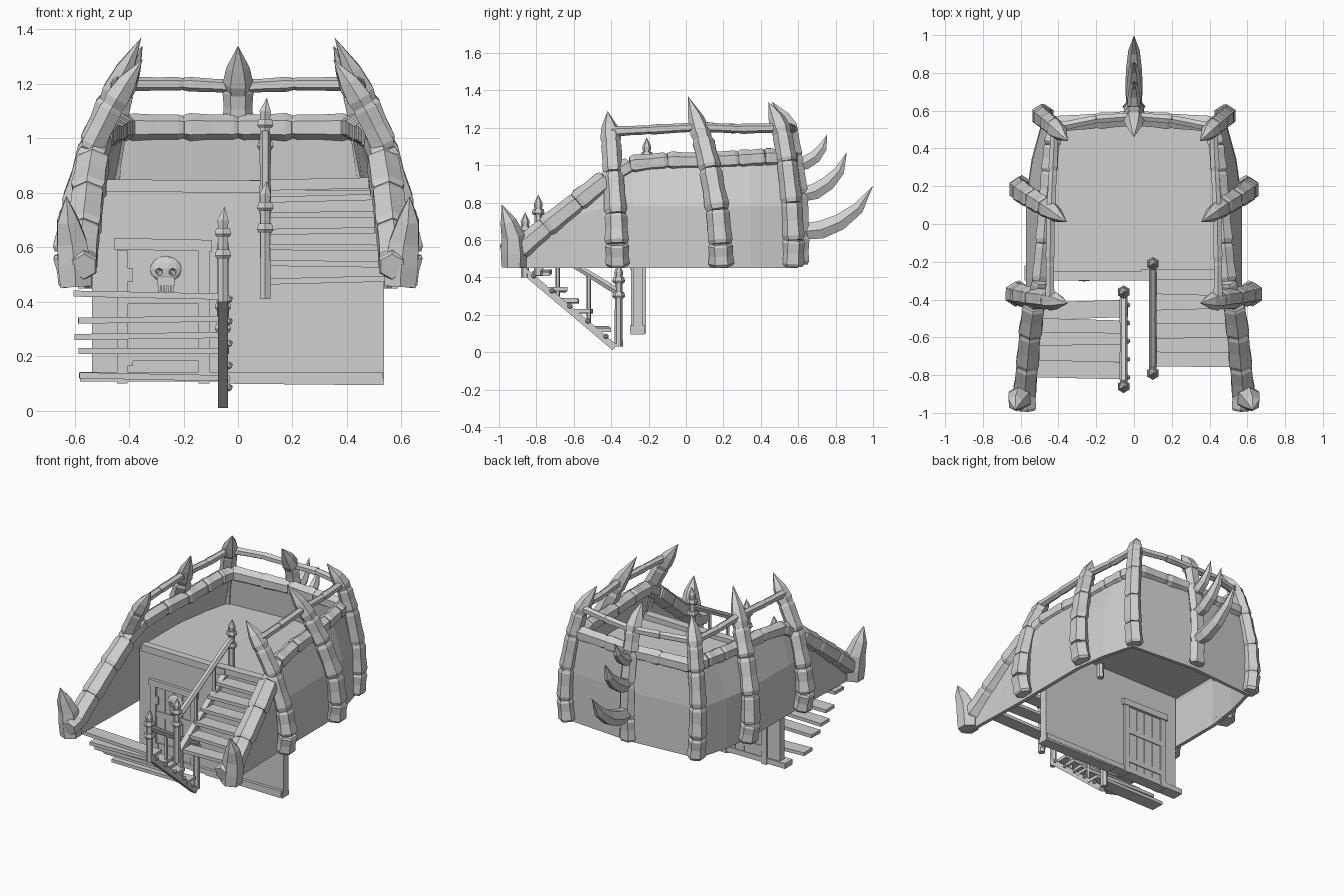
import bpy, bmesh, math, random
from mathutils import Vector, Matrix

if "Cube" in bpy.data.objects:
    bpy.data.objects.remove(bpy.data.objects["Cube"])

random.seed(4)
grey = bpy.data.materials.new("plain_grey")
grey.diffuse_color = (0.63, 0.63, 0.63, 1)
grey.use_nodes = True
grey.node_tree.nodes["Principled BSDF"].inputs["Base Color"].default_value = grey.diffuse_color


def finish(bm, name):
    bmesh.ops.recalc_face_normals(bm, faces=bm.faces)
    me = bpy.data.meshes.new(name)
    bm.to_mesh(me)
    bm.free()
    me.materials.append(grey)
    ob = bpy.data.objects.new(name, me)
    bpy.context.collection.objects.link(ob)
    return ob


def loft(bm, pts, radii, sides=6, ref=(0, 1, 0), flat=1.0):
    """Skin rings along a path; a zero radius closes to a point."""
    pts = [Vector(p) for p in pts]
    rings = []
    for i, p in enumerate(pts):
        t = (pts[min(i + 1, len(pts) - 1)] - pts[max(i - 1, 0)]).normalized()
        u = Vector(ref).cross(t).normalized()
        v = t.cross(u)
        if radii[i] == 0:
            rings.append([bm.verts.new(p)])
            continue
        angs = [math.tau * (k + 0.5) / sides for k in range(sides)]
        rings.append([bm.verts.new(p + u * math.cos(a) * radii[i] * flat
                                   + v * math.sin(a) * radii[i]) for a in angs])
    for a, b in zip(rings, rings[1:]):
        for k in range(sides):
            n = (k + 1) % sides
            if len(b) == 1:
                bm.faces.new((a[k], a[n], b[0]))
            else:
                bm.faces.new((a[k], a[n], b[n], b[k]))
    for r in (rings[0], rings[-1]):
        if len(r) > 1:
            bm.faces.new(r)


def bone(bm, a, b, ra, rb, ref=(0, 1, 0), flat=1.0, sides=6):
    """One bone block with pinched ends and swollen knuckles."""
    a, b = Vector(a), Vector(b)
    k = random.uniform(0.96, 1.04)
    loft(bm, [a, a.lerp(b, .12), a.lerp(b, .5), a.lerp(b, .9), b],
         [ra * .9, ra * 1.06 * k, (ra + rb) * .49, rb * 1.04 * k, rb * .9],
         sides, ref, flat)


def box(bm, c, size, rot=None):
    m = Matrix.Translation(c) @ (rot or Matrix()) @ Matrix.Diagonal((*size, 1))
    bmesh.ops.create_cube(bm, size=1, matrix=m)


def mirrored(p, s):
    return (p[0] * s, p[1], p[2])


# Hull wall: stations (y, x at bottom, x at bend, x at top, top height)
half = [(-.95, .575, .58, .58, .55), (-.62, .565, .56, .55, .77), (-.42, .56, .56, .53, .95),
        (-.28, .56, .56, .50, 1.0), (.12, .56, .56, .465, 1.02), (.34, .53, .525, .445, 1.03),
        (.55, .475, .47, .42, 1.04)]
stations = [(s, st) for s, seq in ((-1, half), (1, half[::-1])) for st in seq]
bm = bmesh.new()
cols = []
for i, (s, (y, xb, xm, xt, zt)) in enumerate(stations):
    zm = min(.78, zt - .05)
    cols.append([bm.verts.new((s * xb, y, .45)), bm.verts.new((s * xm, y, zm)),
                 bm.verts.new((s * xt, y - .02 * (y > .5), zt))])
    if i == len(half) - 1:  # stern middle
        cols.append([bm.verts.new((0, .585, .45)), bm.verts.new((0, .585, .78)),
                     bm.verts.new((0, .56, 1.04))])
for a, b in zip(cols, cols[1:]):
    for k in range(2):
        bm.faces.new((a[k], b[k], b[k + 1], a[k + 1]))
hull = finish(bm, "hull_wall")
mod = hull.modifiers.new("thickness", 'SOLIDIFY')
mod.thickness, mod.offset = .025, 0

# Deck floor
bm = bmesh.new()
outline = [(-.55, -.27), (.55, -.27), (.55, .12), (.515, .34), (.465, .545), (0, .58),
           (-.465, .545), (-.515, .34), (-.55, .12)]
f = bm.faces.new([bm.verts.new((x, y, .795)) for x, y in outline])
top = bmesh.ops.extrude_face_region(bm, geom=[f])
bmesh.ops.translate(bm, vec=(0, 0, .025), verts=[v for v in top['geom'] if isinstance(v, bmesh.types.BMVert)])
finish(bm, "deck_floor")

# Deck edge beams
bm = bmesh.new()
box(bm, (-.2, -.275, .825), (.62, .05, .045), Matrix.Rotation(.008, 4, 'Y'))
box(bm, (.26, -.265, .832), (.44, .055, .04), Matrix.Rotation(-.02, 4, 'Y'))
finish(bm, "deck_edge_beam")

# Bulkhead with base beams
bm = bmesh.new()
box(bm, (0, -.255, .46), (1.07, .05, .70))
box(bm, (-.025, -.26, .125), (1.11, .08, .035))
box(bm, (.25, -.26, .112), (.57, .075, .03), Matrix.Rotation(.01, 4, 'Y'))
finish(bm, "bulkhead")

# Gunwale of bone blocks
rail = [(.58, -.90, .54), (.565, -.75, .665), (.55, -.58, .80), (.53, -.43, .92),
        (.50, -.30, 1.0), (.48, -.10, 1.02), (.465, .10, 1.02), (.45, .28, 1.03),
        (.435, .42, 1.04), (.41, .53, 1.04), (.20, .545, 1.04), (0, .56, 1.04)]
bm = bmesh.new()
for s in (-1, 1):
    for i, (a, b) in enumerate(zip(rail, rail[1:])):
        r = .062 if i < 3 else .05
        bone(bm, mirrored(a, s), mirrored(b, s), r, r * .95, (0, 0, 1), 1.1 if i < 3 else .95)
finish(bm, "gunwale")

# Ribs: stacked blocks ending in a spike, as (x, y, z, radius)
rib_paths = {
    "front_rib": [(.605, -.365, .46, .062), (.63, -.37, .58, .062), (.605, -.375, .74, .058),
                  (.54, -.39, .96, .054), (.46, -.40, 1.12, .054), (.35, -.42, 1.29, 0)],
    "middle_rib": [(.59, .19, .46, .066), (.61, .185, .58, .064), (.595, .17, .76, .062),
                   (.535, .13, .98, .058), (.47, .09, 1.14, .056), (.355, .01, 1.37, 0)],
    "rear_rib": [(.475, .57, .46, .060), (.49, .575, .60, .058), (.485, .565, .80, .056),
                 (.455, .54, 1.02, .054), (.425, .515, 1.17, .052), (.35, .44, 1.34, 0)],
    "stern_rib": [(0, .62, .47, .056), (0, .625, .62, .055), (0, .62, .85, .053),
                  (0, .59, 1.05, .053), (0, .565, 1.18, .054), (0, .46, 1.34, 0)]}
for name, path in rib_paths.items():
    for s, side in ((-1, "left_"), (1, "right_")):
        ref, flat = (0, 1, 0), .9
        if name == "stern_rib":
            if s < 0:
                continue
            side, ref, flat = "", (1, 0, 0), .7
        bm = bmesh.new()
        for a, b in zip(path[:4], path[1:5]):
            bone(bm, mirrored(a, s), mirrored(b, s), a[3], b[3], ref, flat)
        base, tip = Vector(mirrored(path[4], s)), Vector(mirrored(path[5], s))
        prev = Vector(mirrored(path[3], s))
        mid = base.lerp(tip, .4) + (base - prev) * .12
        loft(bm, [base - (base - prev) * .08, base.lerp(mid, .3), mid, tip],
             [.046, .056, .043, 0], 6, ref, .9)
        finish(bm, side + name)

# Stern hooks
hooks = [[(.59, 1.0), (.64, 1.015), (.69, 1.045), (.73, 1.095), (.755, 1.165)],
         [(.61, .84), (.69, .86), (.76, .905), (.82, .97), (.86, 1.07)],
         [(.62, .645), (.72, .655), (.82, .695), (.92, .77), (1.0, .89)]]
for i, path in enumerate(hooks):
    bm = bmesh.new()
    r = .032 + .005 * i
    loft(bm, [(0, y, z) for y, z in path], [r * .95, r * 1.1, r, r * .72, 0], 6, (1, 0, 0), 1.2)
    finish(bm, f"stern_hook_{i + 1}")

# Prow horns with a blunt knob at the gunwale end
for s, side in ((-1, "left"), (1, "right")):
    bm = bmesh.new()
    path = [(.595, -.92, .455), (.60, -.92, .53), (.61, -.925, .62), (.625, -.95, .70), (.63, -.985, .79)]
    loft(bm, [mirrored(p, s) for p in path], [.066, .07, .062, .044, 0], 6)
    bone(bm, mirrored((.565, -.985, .53), s), mirrored((.572, -.87, .555), s), .052, .06, (0, 0, 1))
    finish(bm, side + "_prow_horn")

# Upper handrail between the rib tops
upper = [(.445, -.40, 1.18), (.445, -.20, 1.19), (.44, .07, 1.205), (.43, .28, 1.195), (.42, .51, 1.20),
         (.20, .555, 1.20), (0, .57, 1.19)]
bm = bmesh.new()
for s in (-1, 1):
    for a, b in zip(upper, upper[1:]):
        bone(bm, mirrored(a, s), mirrored(b, s), .026, .024, (0, 0, 1))
finish(bm, "upper_handrail")


# Staircases
def post(bm, x, y, z0, z1):
    loft(bm, [(x, y, z0), (x, y, z1 - .07)], [.022, .02], 6)
    for d in (.09, .17):
        loft(bm, [(x, y, z1 - d - .022), (x, y, z1 - d - .01), (x, y, z1 - d + .012)], [.026, .035, .028], 6)
    loft(bm, [(x, y, z1 - .08), (x, y, z1 - .05), (x + .006, y, z1)], [.02, .024, 0], 6)


def stairs(name, x0, x1, rail_x, steps, foot, rail_ends, posts, knobs):
    bm = bmesh.new()
    for y, z in steps:
        rot = Matrix.Rotation(random.uniform(-.025, .025), 4, 'Y') @ Matrix.Rotation(random.uniform(-.03, .03), 4, 'Z')
        box(bm, ((x0 + x1) / 2 + random.uniform(-.015, .015), y, z), (x1 - x0, .092, .022), rot)
    finish(bm, name + "_steps")
    bm = bmesh.new()
    (y0, z0), (y1, z1) = foot
    loft(bm, [(rail_x, y0, z0), (rail_x, y1, z1)], [.026, .026], 4, (1, 0, 0))
    for i in range(knobs):
        t = (i + .5) / knobs
        bmesh.ops.create_icosphere(bm, subdivisions=1, radius=.015, matrix=Matrix.Translation(
            (rail_x + .022, y0 + (y1 - y0) * t, z0 + (z1 - z0) * t + .02)))
    finish(bm, name + "_stringer")
    bm = bmesh.new()
    (y2, z2), (y3, z3) = rail_ends
    bone(bm, (rail_x, y2, z2), (rail_x, y3, z3), .02, .02, (1, 0, 0))
    for t in (.35, .68):  # balusters
        y = y2 + (y3 - y2) * t
        zlow = z0 + (z1 - z0) * (y - y0) / (y1 - y0)
        loft(bm, [(rail_x, y, zlow), (rail_x, y, z2 + (z3 - z2) * t)], [.012, .012], 5)
    for p in posts:
        post(bm, rail_x, *p)
    finish(bm, name + "_railing")


stairs("lower_stairs", -.59, -.04, -.055, [(-.77, .425), (-.685, .335), (-.62, .275), (-.55, .22), (-.455, .125)],
       ((-.86, .43), (-.38, .025)), ((-.86, .63), (-.36, .32)), [(-.86, .40, .75), (-.36, .03, .48)], 5)
stairs("upper_stairs", .10, .525, .10, [(-.71 + .076 * i, .48 + .06 * i) for i in range(6)],
       ((-.79, .45), (-.25, .82)), ((-.79, .70), (-.21, 1.02)), [(-.79, .41, .845), (-.21, .70, 1.15)], 0)

# Door with frame, showing on both sides of the bulkhead
bm = bmesh.new()
for x in (-.425, -.125):
    box(bm, (x, -.255, .345), (.04, .08, .49))
box(bm, (-.275, -.255, .61), (.36, .09, .042), Matrix.Rotation(.02, 4, 'Y'))
finish(bm, "door_frame")
bm = bmesh.new()
for i in range(4):
    box(bm, (-.372 + i * .065, -.255, .35), (.061, .06, .47))
for z in (.20, .41):
    box(bm, (-.275, -.255, z), (.26, .072, .035))
for z in (.19, .50):
    box(bm, (-.395, -.285, z), (.02, .02, .05))
finish(bm, "door_boards")

# Skull ornament with carved eye sockets, lying flat on the door
bm = bmesh.new()
bmesh.ops.create_icosphere(bm, subdivisions=2, radius=1, matrix=Matrix.Translation((-.265, -.282, .52))
                           @ Matrix.Diagonal((.06, .022, .05, 1)))
skull = finish(bm, "skull")
bm = bmesh.new()
for x in (-.29, -.24):
    bmesh.ops.create_icosphere(bm, subdivisions=1, radius=.016, matrix=Matrix.Translation((x, -.303, .51)))
cutter = finish(bm, "socket_cutter")
cutter.hide_render = True
cutter.hide_viewport = True
cut = skull.modifiers.new("sockets", 'BOOLEAN')
cut.operation, cut.object = 'DIFFERENCE', cutter
bm = bmesh.new()
box(bm, (-.265, -.288, .475), (.065, .02, .03))
for i in range(5):
    box(bm, (-.289 + i * .012, -.29, .452), (.009, .014, .028))
finish(bm, "skull_teeth")
